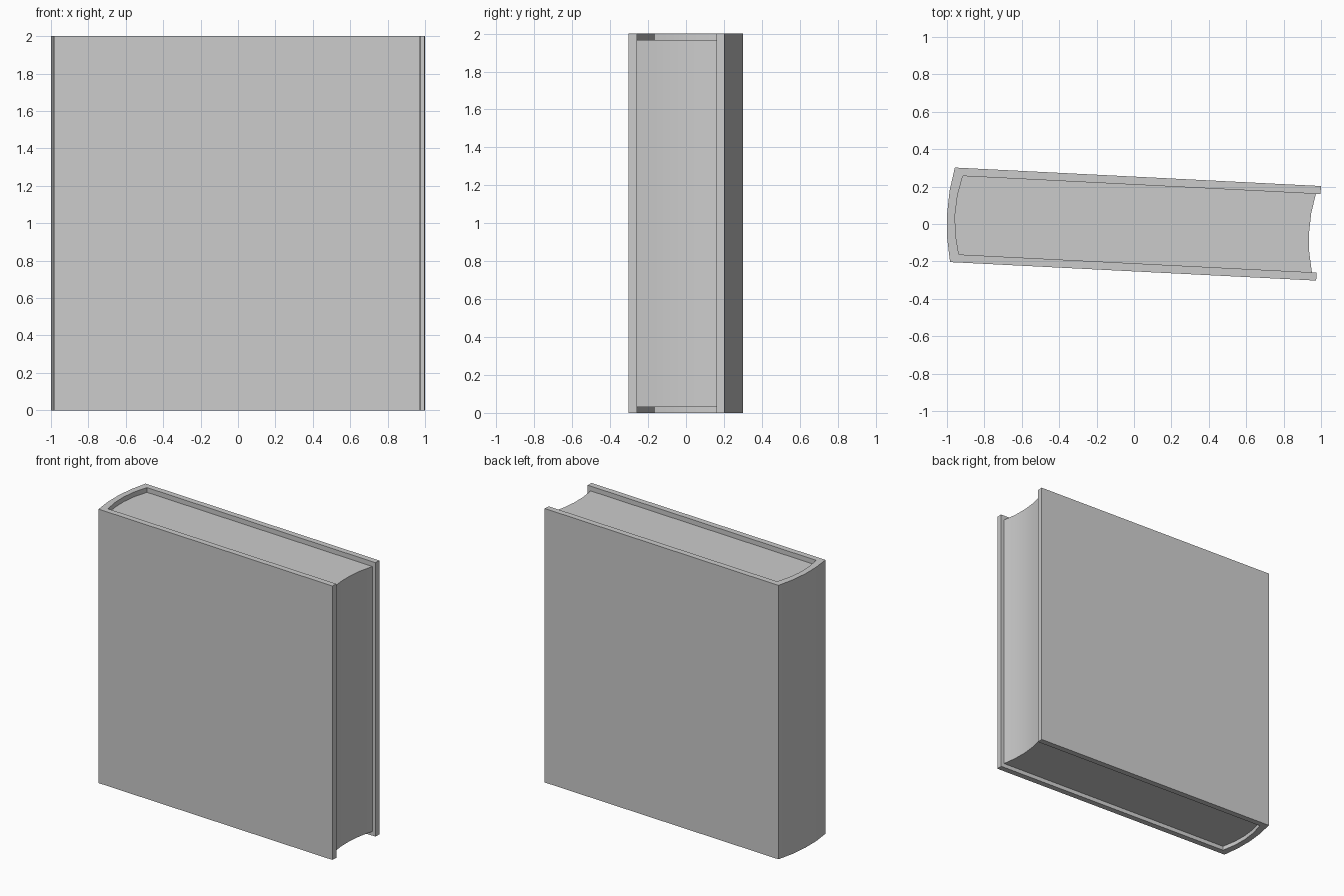
import bpy, bmesh, math

if "Cube" in bpy.data.objects:
    bpy.data.objects.remove(bpy.data.objects["Cube"])

TILT = -math.atan(0.0505)   # the book stands slightly turned
HALF = 0.253                # half thickness over the covers
BOARD = 0.043               # cover thickness
INNER = HALF - BOARD


def bow(x, half, depth, n=4):
    """Shallow arc from +half to -half in y, bulging towards -x."""
    pts = []
    for i in range(n + 1):
        t = 1 - 2 * i / n
        pts.append((x - depth * (1 - t * t), half * t))
    return pts


def extrude_profile(name, pts, z0, z1):
    bm = bmesh.new()
    face = bm.faces.new([bm.verts.new((x, y, z0)) for x, y in pts])
    ext = bmesh.ops.extrude_face_region(bm, geom=[face])
    top = [v for v in ext["geom"] if isinstance(v, bmesh.types.BMVert)]
    bmesh.ops.translate(bm, verts=top, vec=(0, 0, z1 - z0))
    bmesh.ops.recalc_face_normals(bm, faces=bm.faces[:])
    mesh = bpy.data.meshes.new(name)
    bm.to_mesh(mesh)
    bm.free()
    obj = bpy.data.objects.new(name, mesh)
    bpy.context.collection.objects.link(obj)
    obj.rotation_euler.z = TILT
    bpy.context.view_layer.objects.active = obj
    obj.select_set(True)
    bpy.ops.object.shade_smooth_by_angle(angle=math.radians(20))
    obj.select_set(False)
    return obj


spine_out = bow(-0.972, HALF, 0.029)
spine_in = bow(-0.927, INNER, 0.031)
fore_edge = bow(0.963, INNER, 0.026)

# Cover: two boards joined by the rounded spine
extrude_profile("cover",
                [(0.988, HALF)] + spine_out + [(0.988, -HALF), (0.988, -INNER)]
                + spine_in[::-1] + [(0.988, INNER)], 0, 2)

# Page block: rounded back, hollow fore edge, set in from top and bottom
extrude_profile("pages", spine_in + fore_edge[::-1], 0.03, 1.965)
